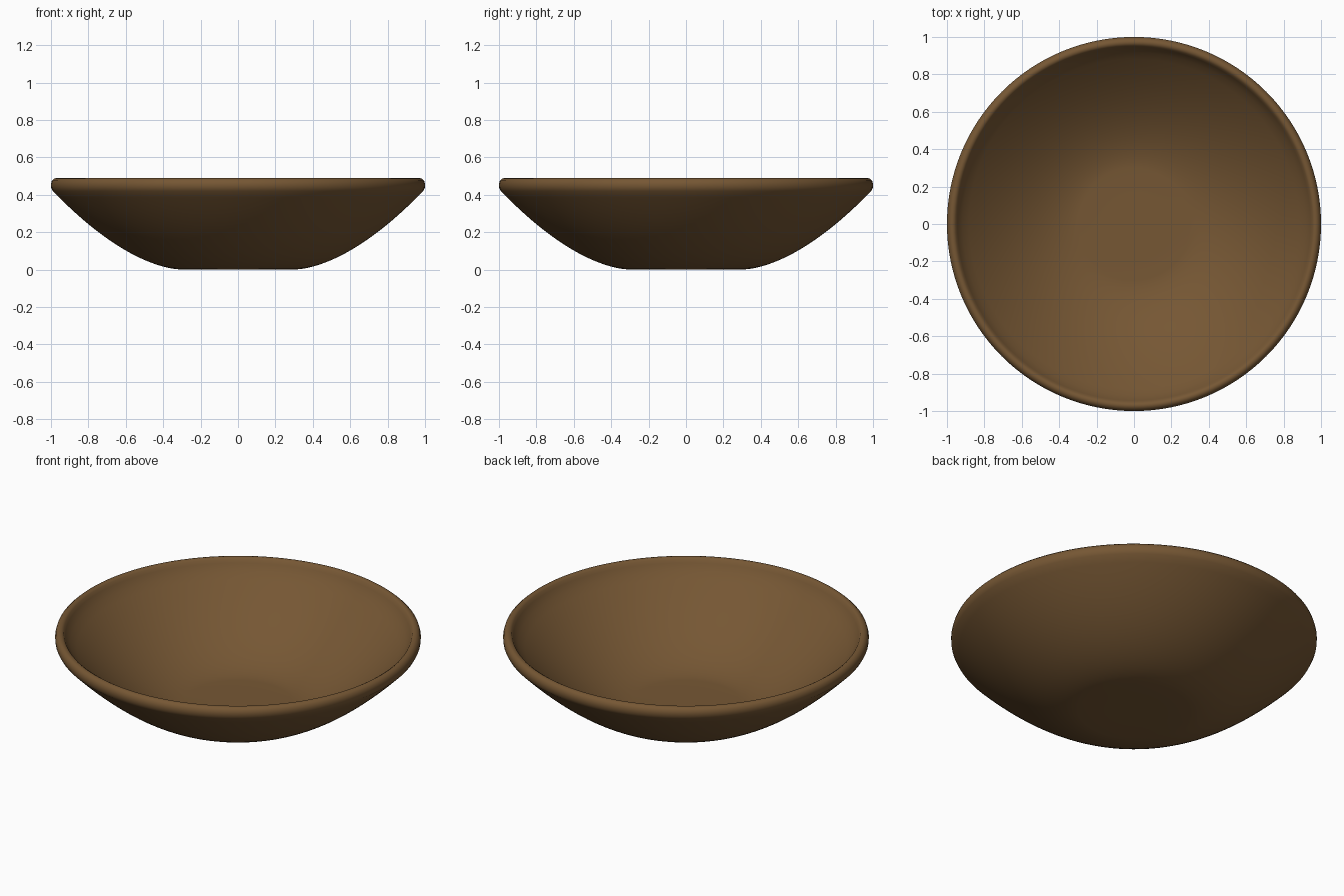
import bpy, bmesh, math

if "Cube" in bpy.data.objects:
    bpy.data.objects.remove(bpy.data.objects["Cube"])

SEGMENTS = 128
WALL = 0.055


def outer_z(r):
    t = max(0.0, (r - 0.3) / 0.7)
    return 0.43 * t ** 1.7


def inner_point(r):
    # offset the outer curve inwards along its normal
    slope = (outer_z(r + 0.001) - outer_z(r - 0.001)) / 0.002
    n = math.hypot(slope, 1)
    return (r - WALL * slope / n, outer_z(r) + WALL / n)


# Half profile: outside wall, rounded rim, inside wall
radii = [0.15, 0.3] + [0.3 + 0.69 * i / 20 for i in range(1, 21)]
profile = [(0, 0)] + [(r, outer_z(r)) for r in radii]
profile += [(0.999, 0.438), (1.0, 0.457), (0.995, 0.475), (0.982, 0.487),
            (0.967, 0.49), (0.953, 0.481), (0.944, 0.462)]
profile += [inner_point(r) for r in reversed(radii) if r < 0.975] + [(0, WALL)]

# Bowl: lathe the profile around z
bm = bmesh.new()
verts = [bm.verts.new((r, 0, z)) for r, z in profile]
edges = [bm.edges.new(pair) for pair in zip(verts, verts[1:])]
bmesh.ops.spin(bm, geom=verts + edges, cent=(0, 0, 0), axis=(0, 0, 1),
               angle=2 * math.pi, steps=SEGMENTS, use_duplicate=False)
bmesh.ops.remove_doubles(bm, verts=bm.verts, dist=1e-5)
bmesh.ops.recalc_face_normals(bm, faces=bm.faces)
for f in bm.faces:
    f.smooth = True
mesh = bpy.data.meshes.new("bowl")
bm.to_mesh(mesh)
bm.free()
bowl = bpy.data.objects.new("bowl", mesh)
bpy.context.collection.objects.link(bowl)

# Brown wood colour
wood = bpy.data.materials.new("brown_wood")
wood.diffuse_color = (0.18, 0.095, 0.034, 1)
wood.use_nodes = True
wood.node_tree.nodes["Principled BSDF"].inputs["Base Color"].default_value = wood.diffuse_color
mesh.materials.append(wood)
